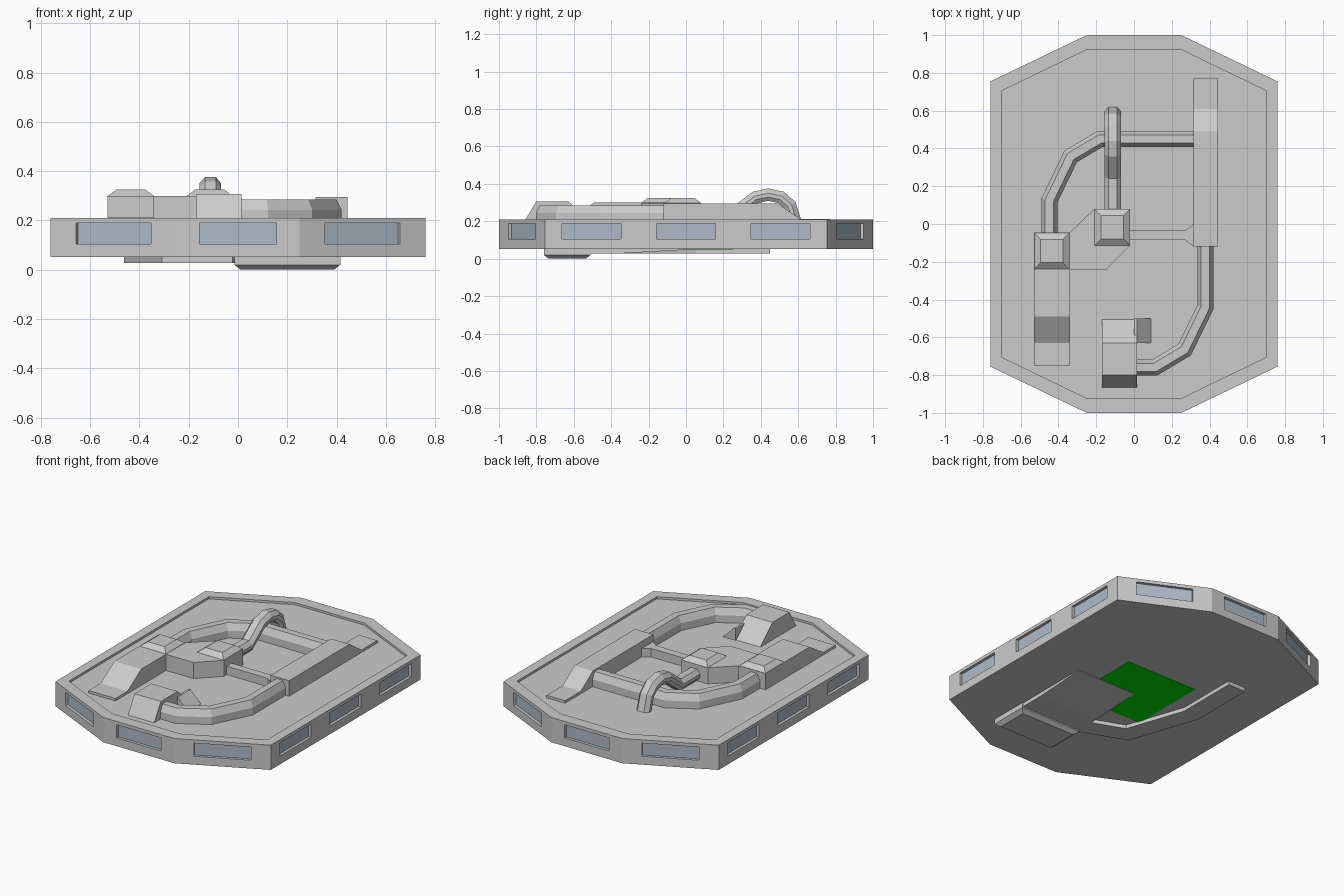
import bpy, bmesh, math
from mathutils import Vector, Matrix

if "Cube" in bpy.data.objects:
    bpy.data.objects.remove(bpy.data.objects["Cube"])


def finish(name, bm, color=None):
    bmesh.ops.recalc_face_normals(bm, faces=bm.faces)
    me = bpy.data.meshes.new(name)
    bm.to_mesh(me)
    bm.free()
    ob = bpy.data.objects.new(name, me)
    bpy.context.collection.objects.link(ob)
    if color:
        mat = bpy.data.materials.get(color[0]) or bpy.data.materials.new(color[0])
        mat.diffuse_color = color[1]
        mat.use_nodes = True
        mat.node_tree.nodes["Principled BSDF"].inputs["Base Color"].default_value = mat.diffuse_color
        me.materials.append(mat)
    return ob


def loft(bm, rings):
    """Skin a list of closed rings and cap both ends."""
    vs = [[bm.verts.new(p) for p in r] for r in rings]
    n = len(vs[0])
    for a, b in zip(vs, vs[1:]):
        for i in range(n):
            bm.faces.new((a[i], a[(i + 1) % n], b[(i + 1) % n], b[i]))
    bm.faces.new(vs[0])
    bm.faces.new(vs[-1])


def prism(name, outline, lo, hi, axis='z', color=None):
    """Extrude a 2D outline along an axis."""
    put = {'z': lambda a, b, c: (a, b, c),
           'x': lambda a, b, c: (c, a, b),
           'y': lambda a, b, c: (a, c, b)}[axis]
    bm = bmesh.new()
    loft(bm, [[put(a, b, c) for a, b in outline] for c in (lo, hi)])
    return finish(name, bm, color)


def rect(x0, x1, y0, y1, d=0):
    return [(x0 + d, y0 + d), (x1 - d, y0 + d), (x1 - d, y1 - d), (x0 + d, y1 - d)]


def frustum(name, bounds, levels):
    """Stack of inset rectangles: levels are (z, inset)."""
    bm = bmesh.new()
    loft(bm, [[(x, y, z) for x, y in rect(*bounds, d)] for z, d in levels])
    return finish(name, bm)


def sweep(name, path, axis, section):
    """Sweep a section (in-plane offset, axis offset) along a planar path with mitred corners."""
    pts, axis = [Vector(p) for p in path], Vector(axis)
    norms = [axis.cross((b - a).normalized()) for a, b in zip(pts, pts[1:])]
    rings = []
    for i, p in enumerate(pts):
        n0, n1 = norms[max(i - 1, 0)], norms[min(i, len(norms) - 1)]
        m = (n0 + n1) / (1 + n0.dot(n1))
        rings.append([p + m * a + axis * b for a, b in section])
    bm = bmesh.new()
    loft(bm, rings)
    return finish(name, bm)


def box(bm, mat, size):
    bmesh.ops.create_cube(bm, size=1, matrix=mat @ Matrix.Diagonal((*size, 1)))


# Octagonal hull with a recessed deck
OUT = [(-.25, -1), (.25, -1), (.76, -.755), (.76, .755), (.25, 1), (-.25, 1), (-.76, .755), (-.76, -.755)]
INN = [(-.245, -.925), (.245, -.925), (.7, -.705), (.7, .705), (.245, .925), (-.245, .925), (-.7, .705), (-.7, -.705)]
bm = bmesh.new()
loft(bm, [[(x, y, z) for x, y in o] for o, z in ((OUT, .052), (OUT, .21), (INN, .21), (INN, .196))])
hull = finish("hull", bm)

# Window openings and recessed panes on every side
cut, panes = bmesh.new(), bmesh.new()
for i, a in enumerate(OUT):
    a, b = Vector((*a, .147)), Vector((*OUT[(i + 1) % 8], .147))
    d = (b - a).normalized()
    rot = Matrix.Rotation(math.atan2(d.y, d.x), 4, 'Z')
    inward = Vector((-d.y, d.x, 0))
    long_side = (b - a).length > 1
    for off in (-.505, 0, .505) if long_side else (0,):
        mid = (a + b) / 2 + d * off
        w = .336 if i % 2 else .314
        box(cut, Matrix.Translation(mid) @ rot, (w, .04, .084))
        box(panes, Matrix.Translation(mid + inward * .021) @ rot, (w, .006, .084))
cutter = finish("window_cutter", cut)
cutter.hide_render = True
mod = hull.modifiers.new("windows", 'BOOLEAN')
mod.operation, mod.solver, mod.object = 'DIFFERENCE', 'EXACT', cutter
bpy.context.view_layer.objects.active = hull
bpy.ops.object.modifier_apply(modifier=mod.name)
bpy.data.objects.remove(cutter)
finish("window_panes", panes, ("glass", (.42, .5, .58, 1)))

# Deck housings
D = .19
prism("right_housing", [(-.12, D), (-.12, .295), (.49, .295), (.61, .212), (.77, .212), (.77, D)], .315, .445, 'x')
prism("left_housing", [(-.045, D), (-.045, .3), (-.49, .3), (-.63, .212), (-.75, .212), (-.75, D)], -.53, -.34, 'x')
prism("middle_housing", [(-.34, -.045), (-.21, .08), (-.02, .08), (-.02, -.115), (-.145, -.24), (-.34, -.24)], D, .299)
for name, b in (("left_cap", (-.53, -.34, -.24, -.045)), ("middle_cap", (-.21, -.02, -.115, .08))):
    frustum(name, b, [(.298, 0), (.325, .036)])
prism("front_housing", [(-.87, D), (-.8, .307), (-.63, .307), (-.5, D)], -.17, .015, 'x')
prism("front_housing_side", [(.0, D), (.0, .27), (.015, .27), (.095, D)], -.63, -.5, 'y')
prism("cross_duct", [(-.03, -.085), (.27, -.085), (.316, -.12), (.316, 0), (.27, -.035), (-.03, -.035)], D, .25)

# Curved pipes on the deck
PIPE = [(-.043, D), (-.043, .243), (-.022, .285), (.022, .285), (.043, .243), (.043, D)]
sweep("left_pipe", [(-.448, -.06, 0), (-.448, .125, 0), (-.335, .358, 0), (-.18, .45, 0), (.32, .45, 0)], (0, 0, 1), PIPE)
sweep("right_pipe", [(.378, -.11, 0), (.378, -.44, 0), (.268, -.665, 0), (.11, -.76, 0), (0, -.76, 0)], (0, 0, 1), PIPE)
arch = [(.06, .24), (.25, .24), (.31, .285), (.37, .33), (.44, .345), (.51, .33), (.56, .285), (.59, .19)]
sweep("arched_pipe", [(-.112, y, z) for y, z in arch], (1, 0, 0),
      [(-.035, -.03), (-.015, -.044), (.005, -.044), (.03, -.022), (.03, .022), (.005, .044), (-.015, .044), (-.035, .03)])

# Underside details
prism("green_hatch", rect(-.25, .25, -.25, .25), .049, .055, color=("green", (0, .8, 0, 1)))
prism("lower_ramp", [(-.52, .055), (-.52, .028), (-.35, .028), (-.01, .047), (-.01, .055)], -.01, .41, 'x')
frustum("lower_box", (-.015, .415, -.76, -.51), [(.055, 0), (.02, 0), (0, .025)])
sweep("lower_pipe", [(-.4, .45, 0), (-.4, .04, 0), (-.26, -.37, 0), (0, -.47, 0)], (0, 0, 1),
      [(-.062, .055), (-.062, .028), (.062, .028), (.062, .055)])
